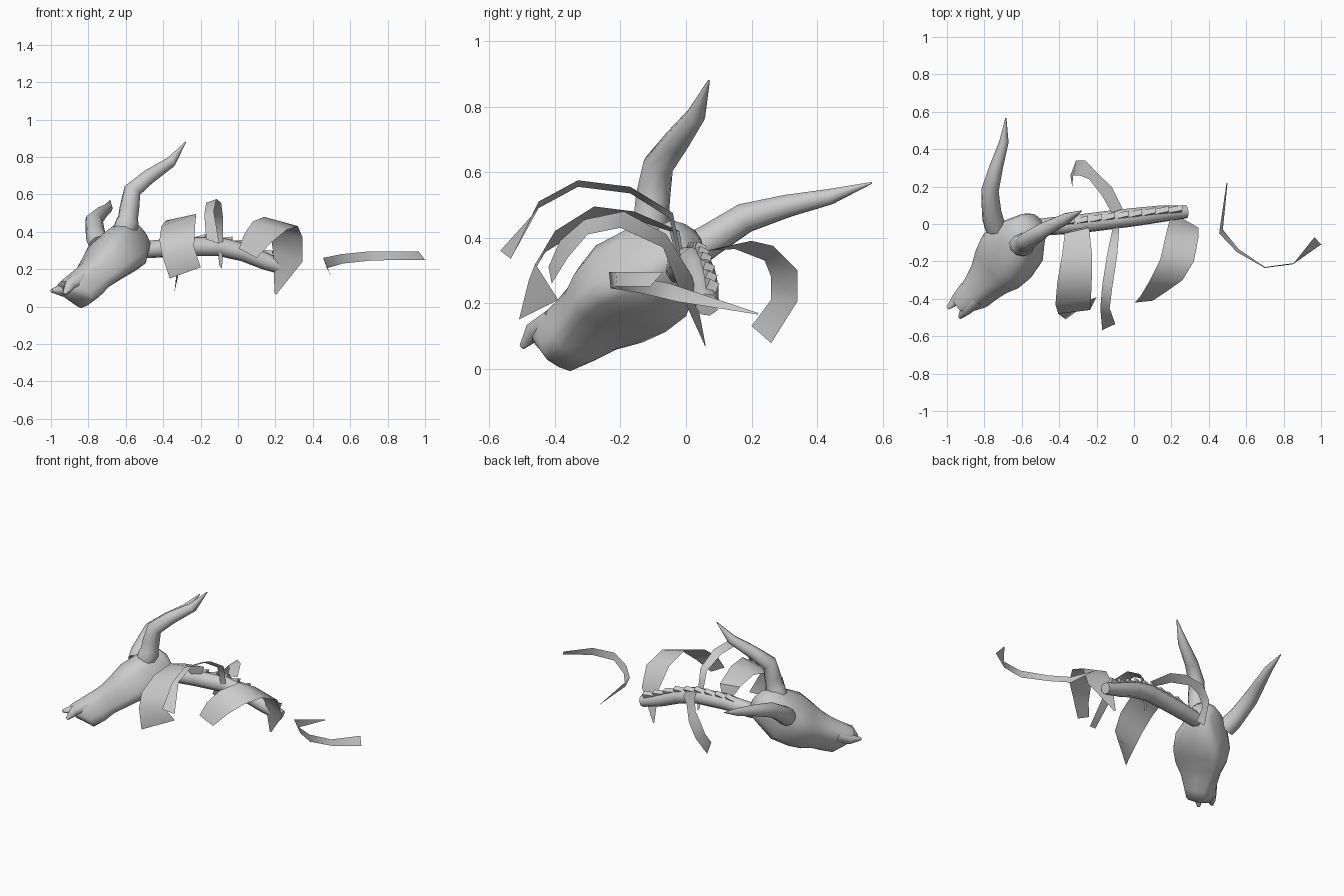
import bpy, math
from mathutils import Vector as V


def finish(name, verts, faces, angle=50):
    me = bpy.data.meshes.new(name)
    me.from_pydata([tuple(v) for v in verts], [], faces)
    me.update()
    ob = bpy.data.objects.new(name, me)
    bpy.context.collection.objects.link(ob)
    if angle:
        bpy.ops.object.select_all(action='DESELECT')
        ob.select_set(True)
        bpy.context.view_layer.objects.active = ob
        bpy.ops.object.shade_smooth_by_angle(angle=math.radians(angle))
    return ob


def loft(name, rings):
    n = len(rings[0])
    verts = [v for r in rings for v in r]
    faces = [(i*n + j, i*n + (j+1) % n, (i+1)*n + (j+1) % n, (i+1)*n + j)
             for i in range(len(rings)-1) for j in range(n)]
    faces += [tuple(range(n))[::-1], tuple(range(len(verts)-n, len(verts)))]
    return finish(name, verts, faces, 62)


def tube(name, path, sides=8):
    # path rows: x, y, z, radius
    pts = [V(p[:3]) for p in path]
    rings, a = [], V((0.3, -0.8, 0.5))
    for i, p in enumerate(path):
        t = (pts[min(i+1, len(pts)-1)] - pts[max(i-1, 0)]).normalized()
        a = (a - t*a.dot(t)).normalized()
        b = t.cross(a)
        rings.append([pts[i] + (a*math.cos(k) + b*math.sin(k))*p[3]
                      for k in (2*math.pi*j/sides for j in range(sides))])
    return loft(name, rings)


def strip(name, left, right):
    n = len(left)
    return finish(name, left + right,
                  [(i, i+1, n+i+1, n+i) for i in range(n-1)])


# Skull frame: forward, side and up axes of the tilted head
F, S, U = V((-.61, -.68, -.41)), V((.575, -.74, .362)), V((-.549, -.015, .842))
O = V((-.56, -.03, .338))


def head(d, w, u):
    return O + F*d + S*w + U*u


# Skull rows: distance forward, half width, top, bottom, roundness of lower half
rows = [(-.07, .05, .05, -.04, .7), (-.045, .075, .10, -.07, .6), (.02, .102, .137, -.10, .5),
        (.10, .145, .135, -.128, .4), (.21, .165, .125, -.122, .4), (.30, .150, .09, -.12, .4),
        (.38, .115, .066, -.12, .45), (.45, .095, .058, -.136, .55), (.53, .078, .052, -.138, .6),
        (.57, .064, .05, -.08, .7), (.60, .048, .045, -.04, .7)]
rings = []
for d, w, top, bot, low in rows:
    ring = []
    for j in range(14):
        k = 2*math.pi*(j + .5)/14
        c, s = math.cos(k), math.sin(k)
        e = .75 if s > 0 else low
        c = math.copysign(abs(c)**e, c)
        s = math.copysign(abs(s)**e, s)
        ring.append(head(d, w*c, (top+bot)/2 + (top-bot)/2*s))
    rings.append(ring)
loft("skull", rings)

# Two prongs of the split snout
for side, u in ((-1, .032), (1, -.018)):
    tube("snout_prong", [(*head(.50, side*.04, .0), .045), (*head(.59, side*.04, .005), .034),
                         (*head(.655, side*.033, u), .01)], 6)

# Horns
tube("right_horn", [(-.61, -.11, .40, .062), (-.59, -.11, .455, .062), (-.588, -.105, .475, .054),
                    (-.58, -.10, .53, .053), (-.565, -.085, .62, .048), (-.48, -.03, .692, .041),
                    (-.36, .03, .772, .03), (-.28, .07, .88, .003)], 10)
tube("left_horn", [(-.74, -.02, .33, .058), (-.755, .03, .365, .057), (-.762, .07, .39, .052),
                   (-.77, .18, .46, .047), (-.735, .31, .497, .036),
                   (-.695, .44, .525, .025), (-.685, .567, .567, .003)], 10)

# Spine
spine = [(-.57, -.03, .31, .045), (-.48, -.015, .305, .048), (-.3, .0, .32, .052),
         (-.1, .025, .32, .052), (.03, .04, .29, .05), (.15, .055, .24, .046),
         (.28, .065, .195, .036)]
tube("spine", spine)


# Saw-toothed ridge on top of the spine
def along(x):
    for a, b in zip(spine, spine[1:]):
        if x <= b[0]:
            return V(a[:3]).lerp(V(b[:3]), (x - a[0])/(b[0] - a[0]))


up, wide = V((.15, .38, .91)), V((0, .014, -.007))
for i in range(9):
    x = -.4 + i*.072
    a, b = along(x) + up*.025, along(x + .072) + up*.025
    tri = [a, b, b + up*.042, a + up*.018]
    vs = [p + wide for p in tri] + [p - wide for p in tri]
    finish("spine_tooth", vs, [(0, 1, 2, 3), (7, 6, 5, 4)] +
           [(j, j+4, (j+1) % 4 + 4, (j+1) % 4) for j in range(4)], 0)

# Ribs as thin curved bands
strip("front_rib",
      [(-.30, -.02, .30), (-.37, -.05, .42), (-.385, -.17, .46), (-.41, -.31, .43),
       (-.42, -.43, .355), (-.405, -.48, .27), (-.365, -.51, .15)],
      [(-.28, .0, .30), (-.24, -.02, .42), (-.225, -.16, .48), (-.225, -.28, .495),
       (-.23, -.40, .42), (-.235, -.46, .32), (-.20, -.39, .21)])
strip("middle_rib",
      [(-.10, .0, .22), (-.115, -.03, .37), (-.12, -.05, .46), (-.145, -.17, .535),
       (-.17, -.33, .555), (-.18, -.45, .49), (-.17, -.567, .36)],
      [(-.085, .0, .20), (-.08, -.02, .37), (-.08, -.04, .475), (-.09, -.17, .555),
       (-.115, -.33, .575), (-.13, -.45, .51), (-.10, -.535, .335)])
strip("rear_rib",
      [(.195, .06, .07), (.19, .02, .28), (.17, -.06, .41), (.14, -.19, .48),
       (.08, -.31, .455), (.035, -.385, .39), (.005, -.42, .31)],
      [(.205, .06, .065), (.345, -.02, .24), (.345, -.07, .37), (.32, -.2, .43),
       (.26, -.30, .41), (.175, -.36, .34), (.10, -.41, .26)])
strip("far_rib",
      [(-.12, .06, .36), (-.17, .15, .365), (-.24, .24, .33), (-.29, .26, .28),
       (-.325, .26, .21), (-.33, .20, .13)],
      [(-.06, .08, .36), (-.12, .2, .39), (-.19, .265, .375), (-.26, .34, .30),
       (-.31, .34, .205), (-.34, .26, .078)])
strip("loose_rib",
      [(.495, .22, .17), (.455, -.05, .26), (.55, -.15, .28), (.70, -.235, .295),
       (.85, -.215, .295), (.965, -.07, .295)],
      [(.50, .22, .165), (.475, -.03, .205), (.56, -.135, .23), (.70, -.23, .245),
       (.85, -.21, .25), (1.0, -.11, .25)])
